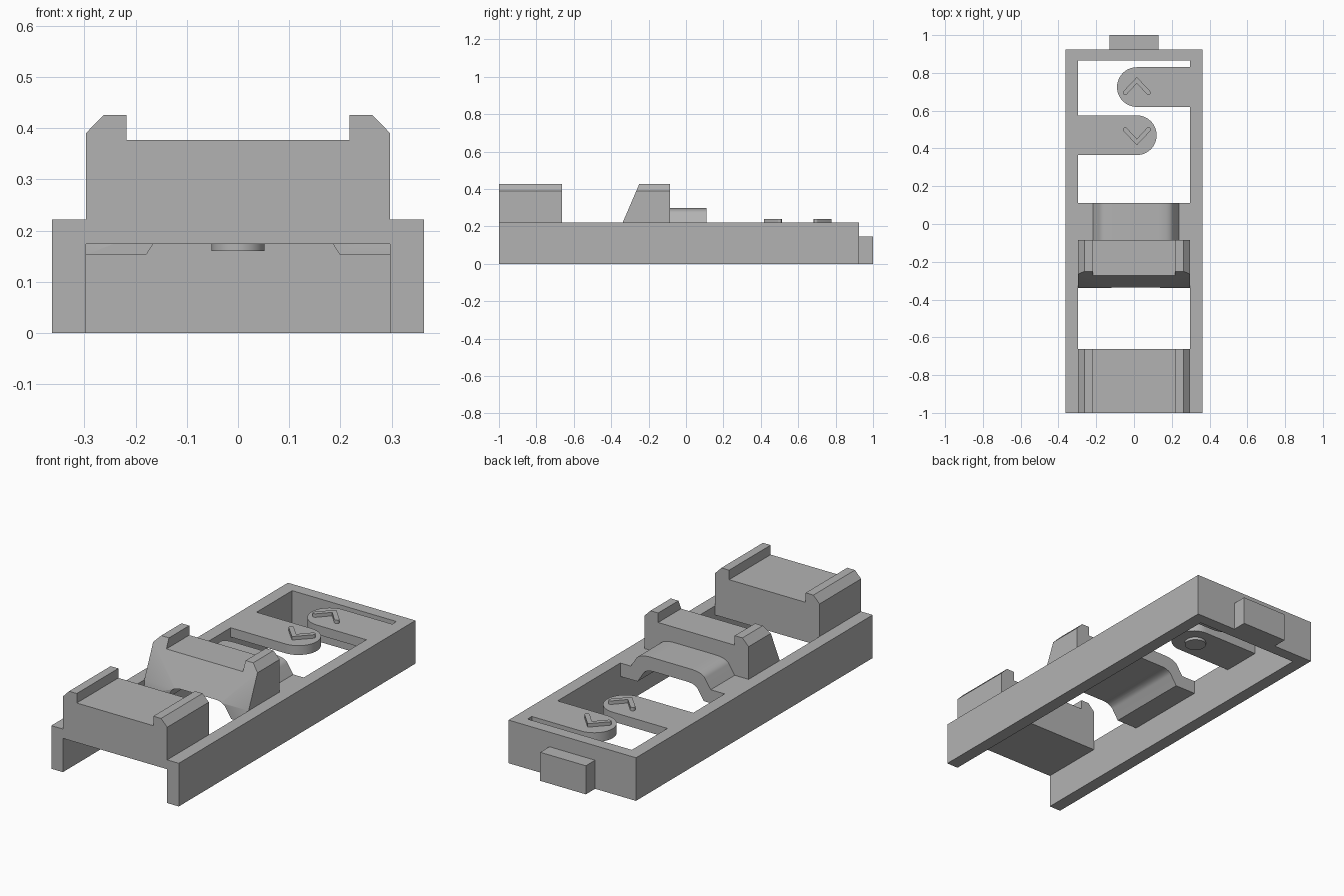
import bpy, bmesh, math
from mathutils import Vector

if "Cube" in bpy.data.objects:
    bpy.data.objects.remove(bpy.data.objects["Cube"])

grey = bpy.data.materials.new("plain grey")
grey.use_nodes = True
grey.diffuse_color = (0.45, 0.45, 0.45, 1)
grey.node_tree.nodes["Principled BSDF"].inputs["Base Color"].default_value = (0.45, 0.45, 0.45, 1)

RAIL_IN, RAIL_OUT, DECK, PANEL = 0.297, 0.363, 0.222, 0.174
SHIFT = 0.01        # sideways offset of the spring arch and buttons


def prism(name, outline, axis, lo, hi, edit=None):
    """Extrude an outline: (x, y) along z, or (x, z) along y."""
    place = (lambda p, h: (p[0], p[1], h)) if axis == "z" else (lambda p, h: (p[0], h, p[1]))
    bm = bmesh.new()
    base = bm.faces.new([bm.verts.new(place(p, lo)) for p in outline])
    out = bmesh.ops.extrude_face_region(bm, geom=[base])
    step = Vector(place((0, 0), hi - lo))
    bmesh.ops.translate(bm, vec=step, verts=[v for v in out["geom"] if isinstance(v, bmesh.types.BMVert)])
    if edit:
        edit(bm)
    bmesh.ops.recalc_face_normals(bm, faces=bm.faces)
    mesh = bpy.data.meshes.new(name)
    bm.to_mesh(mesh)
    bm.free()
    mesh.materials.append(grey)
    ob = bpy.data.objects.new(name, mesh)
    bpy.context.collection.objects.link(ob)
    bpy.ops.object.select_all(action="DESELECT")
    ob.select_set(True)
    bpy.context.view_layer.objects.active = ob
    bpy.ops.object.shade_smooth_by_angle(angle=math.radians(30))
    return ob


def rect(x0, x1, y0, y1):
    return [(x0, y0), (x1, y0), (x1, y1), (x0, y1)]


def mirrored(half, centre=0):
    """Left half of an outline from its +x half."""
    return [(centre + x, z) for x, z in half] + [(centre - x, z) for x, z in reversed(half)]


def bend(a, b, c, steps=8):
    """Rounded corner from a to c, pulled toward b."""
    return [tuple((1 - t) ** 2 * p + 2 * t * (1 - t) * q + t * t * r for p, q, r in zip(a, b, c))
            for t in (i / steps for i in range(steps + 1))]


def arc(cx, cy, r, start, end, steps=20):
    return [(cx + r * math.cos(a), cy + r * math.sin(a))
            for a in (start + (end - start) * i / steps for i in range(steps + 1))]


# U-shaped frame and the tab at its back
prism("frame", [(-RAIL_OUT, -1), (-RAIL_IN, -1), (-RAIL_IN, 0.865), (RAIL_IN, 0.865),
                (RAIL_IN, -1), (RAIL_OUT, -1), (RAIL_OUT, 0.925), (-RAIL_OUT, 0.925)], "z", 0, DECK)
prism("back_tab", rect(-0.13, 0.13, 0.925, 1), "z", 0, 0.147)

# Hooked top shared by both blocks
hooks = [(RAIL_IN, 0.39), (0.262, 0.426), (0.218, 0.426), (0.218, 0.377)]
prism("front_block", mirrored([(RAIL_IN, PANEL)] + hooks), "y", -1, -0.662)

# Spring arch: curved strip with flat feet
under = [(0.189, 0.153)] + bend((0.155, 0.205), (0.14, 0.228), (0.09, 0.228))
over = [(0.228, DECK)] + bend((0.195, 0.272), (0.18, 0.298), (0.11, 0.298))
under_side = mirrored(under, SHIFT)
over_side = mirrored(over, SHIFT)
feet = [(-RAIL_IN, 0.153), (-RAIL_IN, DECK)]
feet_right = [(RAIL_IN, DECK), (RAIL_IN, 0.153)]
prism("spring_arch", feet + over_side[::-1] + feet_right + under_side, "y", -0.085, 0.11)


def slope_front(bm):
    geom = bm.verts[:] + bm.edges[:] + bm.faces[:]
    bmesh.ops.bisect_plane(bm, geom=geom, plane_co=(0, 0, DECK), plane_no=(0, 0, 1))
    for v in bm.verts:
        if v.co.y < -0.2:
            v.co.y += 0.43 * max(0, v.co.z - DECK)


# Sliding block: hooked, leaning front, hollow beneath
hook_top = mirrored(hooks)
prism("middle_block", feet + hook_top[::-1] + feet_right[1:] + under_side, "y", -0.338, -0.085, slope_front)

# Flexible buttons, each with a raised arrow and a round nub below
for label, side, cy in (("back", 1, 0.725), ("front", -1, 0.47)):
    cx, r = 0.015, 0.105
    start = math.pi / 2
    tip = arc(cx, cy, r, start, start + side * math.pi)
    wall = side * RAIL_IN
    prism(label + "_button", tip + [(wall, cy - r), (wall, cy + r)], "z", PANEL, DECK)
    prism(label + "_button_nub", arc(0, cy, 0.052, 0, 2 * math.pi, 32)[:-1], "z", 0.16, PANEL)

    # Arrow outline: two arms with rounded ends meeting at a point
    w, reach, drop = 0.012, 0.062, 0.066
    tip_y = 0.036
    end = arc(reach, tip_y - drop, w, math.radians(45), math.radians(-135), 8)
    half = [(0, tip_y + 2 * w * 0.7)] + end
    left = [(-x, y) for x, y in reversed(end)]
    arrow = half + [(0, tip_y - w * 1.4)] + left
    prism(label + "_arrow", [(cx + x, cy + side * y) for x, y in arrow], "z", DECK, 0.24)
